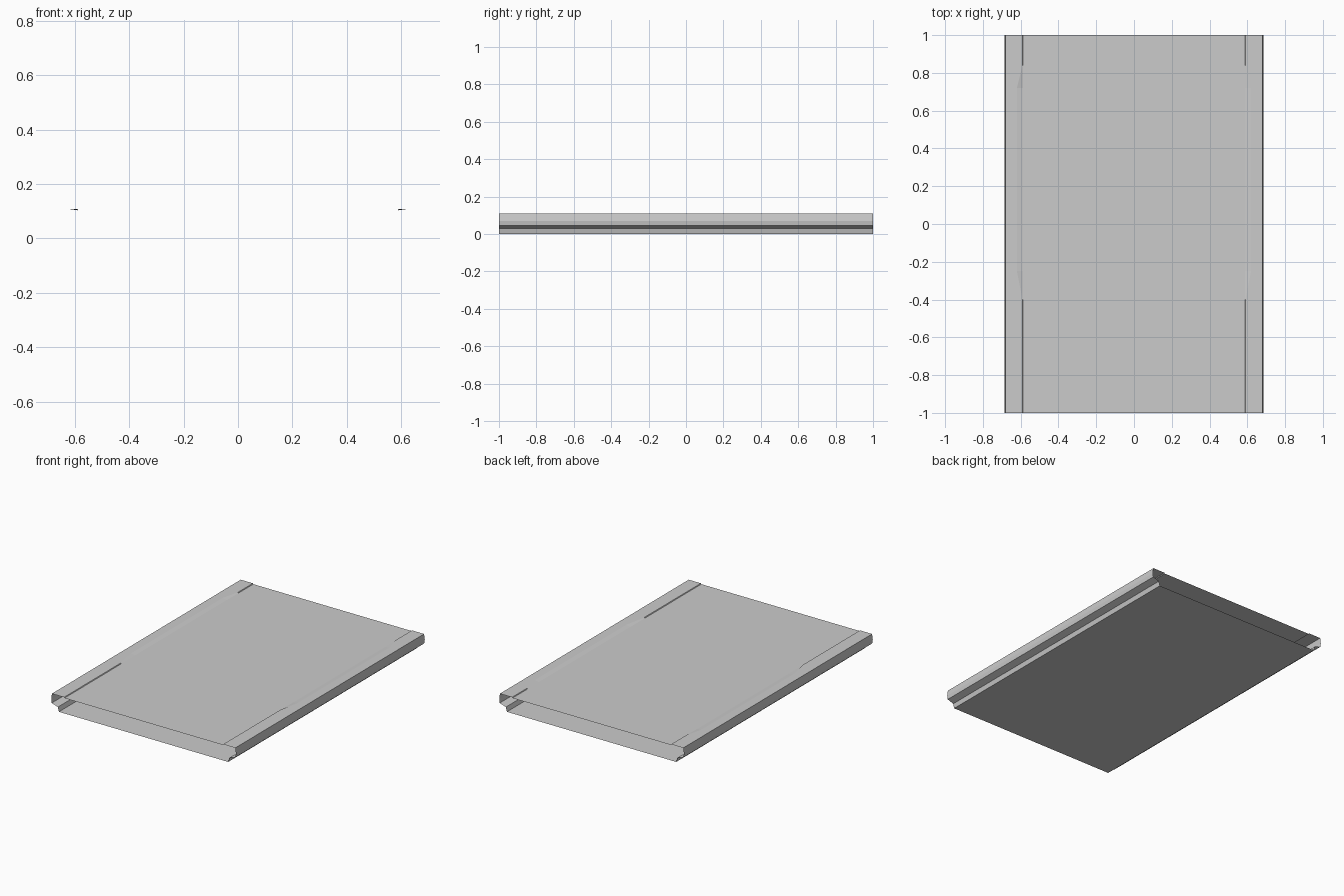
import bpy

if "Cube" in bpy.data.objects:
    bpy.data.objects.remove(bpy.data.objects["Cube"])


def sheet(name, sections, mirror=False):
    """Open surface through cross-sections; each section is (y, [(x, z), ...])."""
    n = len(sections[0][1])
    verts = [(x, y, z) for y, pts in sections for x, z in pts]
    faces = []
    for j in range(len(sections) - 1):
        for i in range(n - 1):
            a, b = j * n + i, (j + 1) * n + i
            faces.append((a, a + 1, b + 1, b))
    mesh = bpy.data.meshes.new(name)
    mesh.from_pydata(verts, [], faces)
    obj = bpy.data.objects.new(name, mesh)
    bpy.context.collection.objects.link(obj)
    if mirror:
        obj.modifiers.new("mirror", 'MIRROR').use_axis[0] = True
    return obj


TOP, PANEL = 0.108, 0.103   # rail top and slightly recessed panel
INNER = 0.587               # where the rails meet the panel

# Flat top and bottom skins, open at both ends
top = [(-INNER, PANEL), (INNER, PANEL)]
sheet("top_panel", [(-1, top), (1, top)])
bottom = [(0.628, 0), (-0.628, 0)]
sheet("bottom_panel", [(-1, bottom), (1, bottom)])

# Side rails: rounded outer edge, undercut, and lower lip
outer = [(0.68, TOP), (0.685, 0.07), (0.681, 0.045), (0.636, 0.03), (0.628, 0)]
sheet("side_rail", [(y, outer) for y in (-1, 1)], mirror=True)

# Rail top: small step to the panel that eases into a finger bevel mid-length
bevel = [(-1, 0.59), (-0.4, 0.59), (-0.25, 0.62),
         (0.72, 0.62), (0.84, 0.59), (1, 0.59)]
sheet("rail_top", [(y, [(INNER, PANEL), (x, TOP), (0.68, TOP)])
                   for y, x in bevel], mirror=True)
